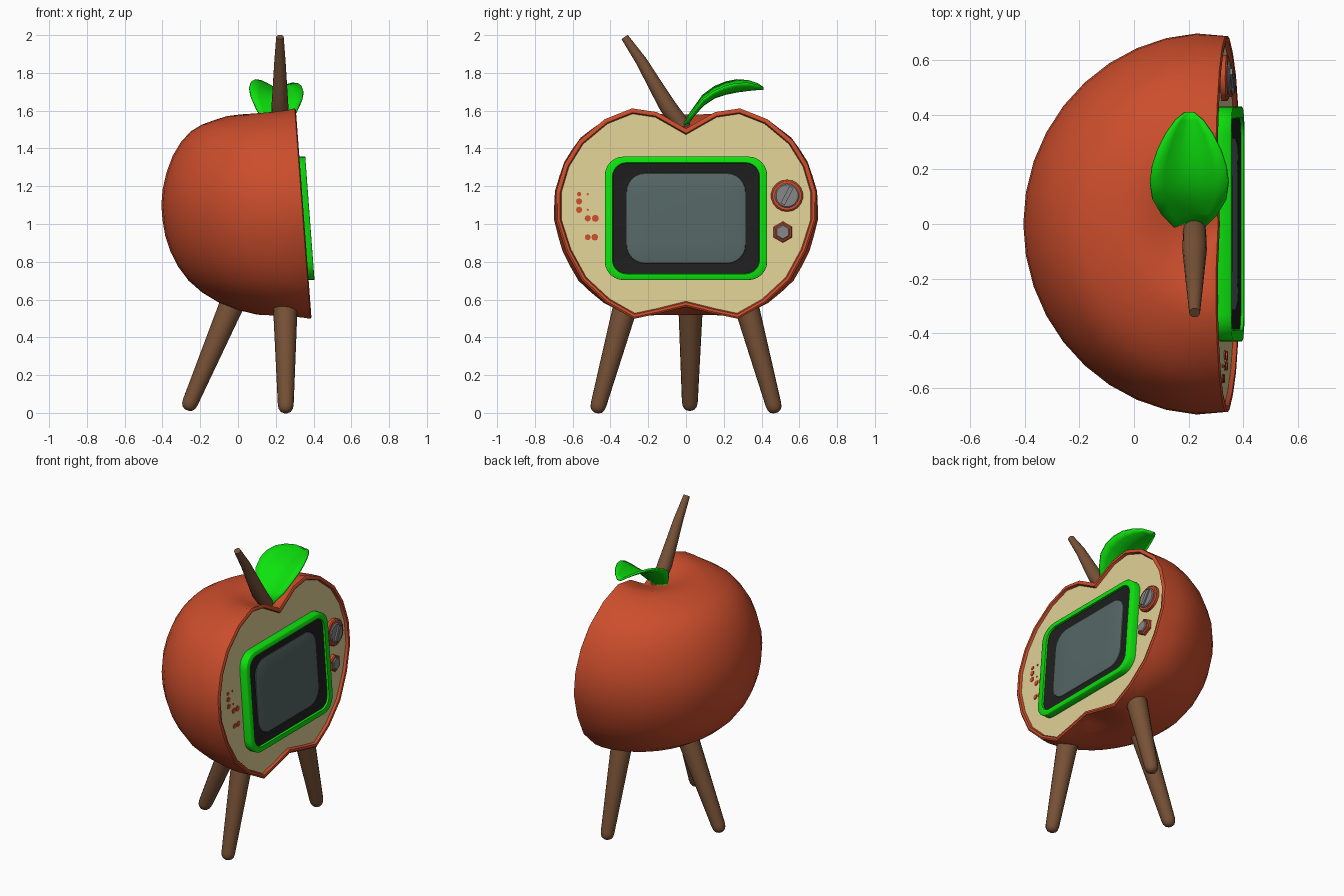
import bpy, bmesh, math
from mathutils import Vector

if "Cube" in bpy.data.objects:
    bpy.data.objects.remove(bpy.data.objects["Cube"])


def mat(name, c):
    m = bpy.data.materials.new(name)
    m.diffuse_color = (*c, 1)
    m.use_nodes = True
    m.node_tree.nodes["Principled BSDF"].inputs["Base Color"].default_value = m.diffuse_color
    return m


RED = mat("apple red", (0.60, 0.075, 0.025))
BEIGE = mat("flesh beige", (0.74, 0.63, 0.30))
GREEN = mat("leaf green", (0.004, 0.76, 0.004))
BROWN = mat("wood brown", (0.19, 0.085, 0.038))
BLACK = mat("bezel black", (0.013, 0.013, 0.013))
GLASS = mat("screen grey", (0.09, 0.135, 0.13))
GREY = mat("knob grey", (0.23, 0.23, 0.23))


def finish(name, bm, mats, angle=35):
    bmesh.ops.remove_doubles(bm, verts=bm.verts, dist=1e-4)
    bmesh.ops.recalc_face_normals(bm, faces=bm.faces)
    me = bpy.data.meshes.new(name)
    bm.to_mesh(me)
    bm.free()
    for m in mats:
        me.materials.append(m)
    ob = bpy.data.objects.new(name, me)
    bpy.context.collection.objects.link(ob)
    bpy.ops.object.select_all(action='DESELECT')
    ob.select_set(True)
    bpy.context.view_layer.objects.active = ob
    bpy.ops.object.shade_smooth_by_angle(angle=math.radians(angle))
    return ob


def skin(bm, rings, closed=True):
    """Bridge consecutive rings of points with quads."""
    vs = [[bm.verts.new(p) for p in r] for r in rings]
    n = len(rings[0])
    for a, b in zip(vs, vs[1:]):
        for i in range(n if closed else n - 1):
            j = (i + 1) % n
            bm.faces.new((a[i], a[j], b[j], b[i]))
    return vs


def loft(name, rings, m, angle=35):
    bm = bmesh.new()
    vs = skin(bm, rings)
    bm.faces.new(vs[0])
    bm.faces.new(vs[-1])
    return finish(name, bm, [m], angle)


def face_pt(y, z, u=0.0):
    """Point on the tilted front face, raised by u."""
    return Vector((0.30 + (1.61 - z) * 0.075 + u, y, z))


def round_rect(w, h, r, u, cz=1.03):
    pts = []
    for k, (sy, sz) in enumerate(((1, 1), (-1, 1), (-1, -1), (1, -1))):
        for i in range(7):
            a = math.pi / 2 * (k + i / 6)
            pts.append(face_pt(sy * (w - r) + r * math.cos(a),
                               cz + sz * (h - r) + r * math.sin(a), u))
    return pts


def disc(y, z, r, u, n):
    return [face_pt(y + r * math.cos(math.pi / 2 + math.tau * i / n),
                    z + r * math.sin(math.pi / 2 + math.tau * i / n), u) for i in range(n)]


def tube(name, path, radii, n=16):
    path = [Vector(p) for p in path]
    rings = []
    for i, p in enumerate(path):
        d = (path[min(i + 1, len(path) - 1)] - path[max(i - 1, 0)]).normalized()
        e1 = d.cross(Vector((1, 0, 0))).normalized()
        e2 = d.cross(e1)
        rings.append([p + radii[i] * (math.cos(math.tau * k / n) * e1 +
                                      math.sin(math.tau * k / n) * e2) for k in range(n)])
    return loft(name, rings, BROWN, 50)


def halve(pts, smooth):
    """Insert midpoints, straight or along a smooth curve."""
    P = [Vector(p) for p in pts]
    out = []
    for i in range(len(P) - 1):
        mid = (P[i] + P[i + 1]) / 2
        if smooth and 0 < i < len(P) - 2:
            mid = (9 * (P[i] + P[i + 1]) - P[i - 1] - P[i + 2]) / 16
        out += [P[i], mid]
    return out + [P[-1]]


# Half-apple body: faceted front outline blended into a smooth, fuller back profile
SIDE = [(0, 1.505), (.153, 1.592), (.286, 1.612), (.43, 1.555), (.566, 1.442), (.645, 1.315),
        (.688, 1.17), (.688, 1.02), (.635, .855), (.55, .70), (.42, .58), (.275, .498),
        (.14, .527), (0, .562)]
BACK = [(0, 1.505), (.15, 1.54), (.29, 1.58), (.43, 1.55), (.56, 1.49), (.665, 1.36),
        (.732, 1.18), (.744, 1.02), (.715, .855), (.63, .70), (.48, .585), (.28, .52),
        (.14, .53), (0, .562)]
STEPS_ROUND = 20
front, back = halve(SIDE, False), halve(BACK, True)
cols = []
for k in range(STEPS_ROUND + 1):
    t = math.pi * k / STEPS_ROUND
    w = max(0, math.sin(t)) ** .6
    rz = [a.lerp(b, w) for a, b in zip(front, back)]
    cols.append([face_pt(r * math.cos(t), z, -r * math.sin(t)) for r, z in rz])
bm = bmesh.new()
last = len(front) - 2
for a, b in zip(cols, cols[1:]):
    for i in range(last + 1):
        q = [a[i], a[i + 1], b[i + 1], b[i]]
        if i == 0:
            q = q[:3]
        elif i == last:
            q = [a[i], a[i + 1], b[i]]
        bm.faces.new([bm.verts.new(p) for p in q])
# Rounded rim inset by an even width, then the recessed beige face
outline = front + [Vector((-p.x, p.y)) for p in front[-2:0:-1]]


def inset(d, u):
    res = []
    for i, p in enumerate(outline):
        e0 = (p - outline[i - 1]).normalized()
        e1 = (outline[(i + 1) % len(outline)] - p).normalized()
        n = Vector((e0.y + e1.y, -e0.x - e1.x)) / (1 + e0.dot(e1))
        res.append(face_pt(p.x + n.x * d, p.y + n.y * d, u))
    return res


vs = skin(bm, [inset(0, 0), inset(.009, .006), inset(.022, .004), inset(.028, -.012)])
bm.faces.new(vs[-1]).material_index = 1
finish("apple_body", bm, [RED, BEIGE], 42)

# Screen: green frame, black bezel, bulging glass
loft("screen_frame", [round_rect(*a) for a in (
    (.43, .327, .10, -.02), (.43, .327, .10, .034), (.427, .324, .098, .037),
    (.390, .295, .075, .037), (.384, .289, .07, .005))], GREEN, 60)
loft("screen_bezel", [round_rect(*a) for a in (
    (.387, .291, .07, .0), (.387, .291, .07, .026), (.32, .243, .10, .014))], BLACK)
loft("screen_glass", [round_rect(*a) for a in (
    (.318, .241, .10, .01), (.314, .237, .097, .018), (.295, .218, .08, .023),
    (.20, .14, .05, .027))], GLASS)

# Control knobs: red collar with a grey cap
for name, y, z, r, g, n in (("large_knob", .535, 1.15, .085, .064, 18),
                            ("small_knob", .513, .957, .056, .041, 6)):
    loft(name + "_collar", [disc(y, z, r, -.02, n), disc(y, z, r, .006, n),
                            disc(y, z, r - .008, .012, n)], RED)
    loft(name + "_cap", [disc(y, z, g, 0, n), disc(y, z, g, .016, n),
                         disc(y, z, g - .006, .021, n)], GREY)
ca, sa = math.cos(math.radians(62)), math.sin(math.radians(62))
loft("knob_ridge", [[face_pt(.535 + a * ca - b * sa, 1.15 + a * sa + b * ca, u)
                     for a, b in ((-.05, -.012), (.05, -.012), (.05, .012), (-.05, .012))]
                    for u in (.018, .03)], GREY)

# Speaker dots
for i, (y, z, r) in enumerate(((-.566, 1.158, .012), (-.566, 1.12, .017), (-.566, 1.075, .017),
                               (-.52, 1.158, .006), (-.52, 1.075, .006), (-.52, 1.03, .017),
                               (-.48, 1.03, .019), (-.52, .93, .016), (-.483, .93, .018))):
    loft(f"speaker_dot_{i + 1}", [disc(y, z, r, -.02, 8), disc(y, z, r, -.008, 8)], RED)

# Tapered legs with rounded feet
RAD = [.07, .064, .042, .038, .028, .012]
STEPS = [0, .15, .93, .965, .988, 1]
for name, top, foot in (("front_leg_right", (.25, .30, .64), (.253, .475, 0)),
                        ("front_leg_left", (.25, -.30, .64), (.253, -.475, 0)),
                        ("back_leg", (-.005, .025, .64), (-.27, .02, .015))):
    a, b = Vector(top), Vector(foot)
    tube(name, [a.lerp(b, t) for t in STEPS], RAD)

# Stem
tube("stem", [(.222, .03, 1.42), (.222, -.025, 1.53), (.222, -.095, 1.62), (.222, -.16, 1.73),
              (.222, -.235, 1.86), (.222, -.325, 1.99)], [.03, .042, .045, .038, .03, .02])

# Leaf: cupped strip along an arching midrib (y, z, half width, edge lift)
RIB = [(0, 1.52, .055, .01), (.04, 1.575, .105, .025), (.09, 1.63, .135, .038),
       (.15, 1.67, .143, .042), (.21, 1.69, .135, .048), (.27, 1.702, .115, .05),
       (.33, 1.71, .085, .04), (.38, 1.715, .05, .022), (.41, 1.715, .015, .004)]
bm = bmesh.new()
skin(bm, [[(.203 + w * s, y - (.012 * s * s if y == 0 else 0),
            z + lift * abs(s) ** 1.5 - .012 * s * w / .143)
           for s in (-1, -.66, -.33, 0, .33, .66, 1)] for y, z, w, lift in RIB], closed=False)
leaf = finish("leaf", bm, [GREEN], 50)
sol = leaf.modifiers.new("thickness", 'SOLIDIFY')
sol.thickness = .012
sol.offset = 0
